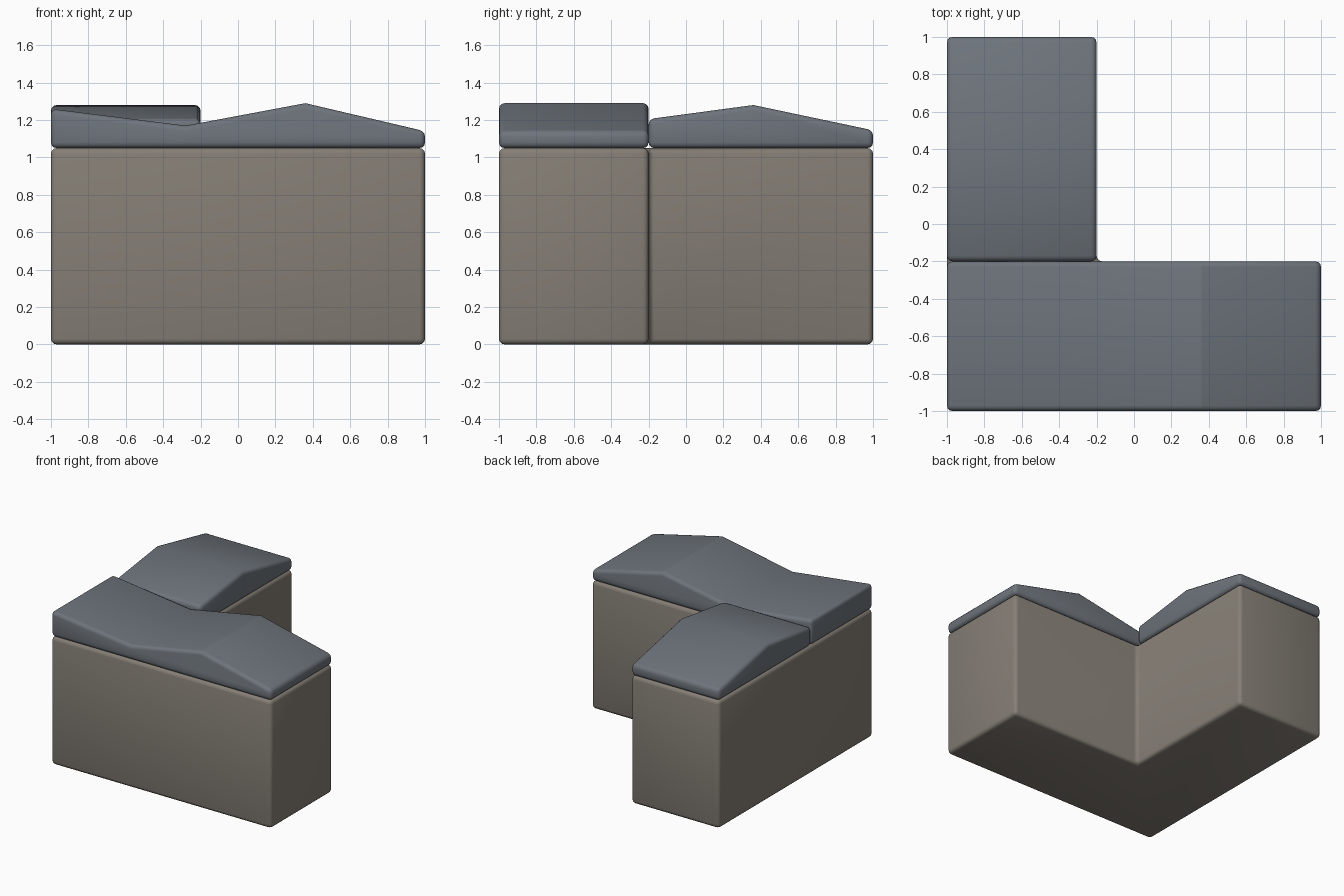
import bpy, bmesh
from mathutils import Vector

if "Cube" in bpy.data.objects:
    bpy.data.objects.remove(bpy.data.objects["Cube"])


def prism(name, points, offset, color):
    """Extrude a closed 3D outline by an offset, then round its hard edges."""
    bm = bmesh.new()
    face = bm.faces.new([bm.verts.new(p) for p in points])
    ext = bmesh.ops.extrude_face_region(bm, geom=[face], use_keep_orig=True)
    moved = [g for g in ext["geom"] if isinstance(g, bmesh.types.BMVert)]
    bmesh.ops.translate(bm, verts=moved, vec=Vector(offset))
    bmesh.ops.recalc_face_normals(bm, faces=bm.faces)
    mesh = bpy.data.meshes.new(name)
    bm.to_mesh(mesh)
    bm.free()
    obj = bpy.data.objects.new(name, mesh)
    bpy.context.collection.objects.link(obj)
    mat = bpy.data.materials.new(name + "_color")
    mat.diffuse_color = color
    mat.use_nodes = True
    mat.node_tree.nodes["Principled BSDF"].inputs["Base Color"].default_value = mat.diffuse_color
    mesh.materials.append(mat)

    bevel = obj.modifiers.new("rounded_edges", 'BEVEL')
    bevel.width = 0.03
    bevel.segments = 3
    bevel.limit_method = 'ANGLE'
    bevel.angle_limit = 0.6
    bpy.ops.object.select_all(action='DESELECT')
    obj.select_set(True)
    bpy.context.view_layer.objects.active = obj
    bpy.ops.object.modifier_apply(modifier=bevel.name)
    # low angle keeps the shallow roof creases crisp
    # while the narrow bevel strips (30 degree steps) stay smooth
    bpy.ops.object.shade_smooth_by_angle(angle=0.6)
    for e in obj.data.edges:
        a, b = (obj.data.vertices[i].co for i in e.vertices)
        if any(abs(a[k] - c) < 1e-4 and abs(b[k] - c) < 1e-4
               for k, c in creases.get(name, [])):
            e.use_edge_sharp = True
    return obj


stone = (0.235, 0.21, 0.18, 1)
slate = (0.155, 0.175, 0.20, 1)
creases = {"front_roof": [(0, 0.36), (0, -0.28)], "rear_roof": [(1, 0.36)]}

# L-shaped body
L = [(-1, -1), (1, -1), (1, -0.2), (-0.2, -0.2), (-0.2, 1), (-1, 1)]
prism("body", [(x, y, 0) for x, y in L], (0, 0, 1.05), stone)

# Wavy roof over the front wing
front = [(-1, 1.05), (1, 1.05), (1, 1.14), (0.36, 1.29), (-0.28, 1.17), (-1, 1.26)]
prism("front_roof", [(x, -1, z) for x, z in front], (0, 0.8, 0), slate)

# Ridged roof over the rear wing
rear = [(-0.2, 1.05), (1, 1.05), (1, 1.145), (0.36, 1.28), (-0.2, 1.205)]
prism("rear_roof", [(-1, y, z) for y, z in rear], (0.8, 0, 0), slate)
